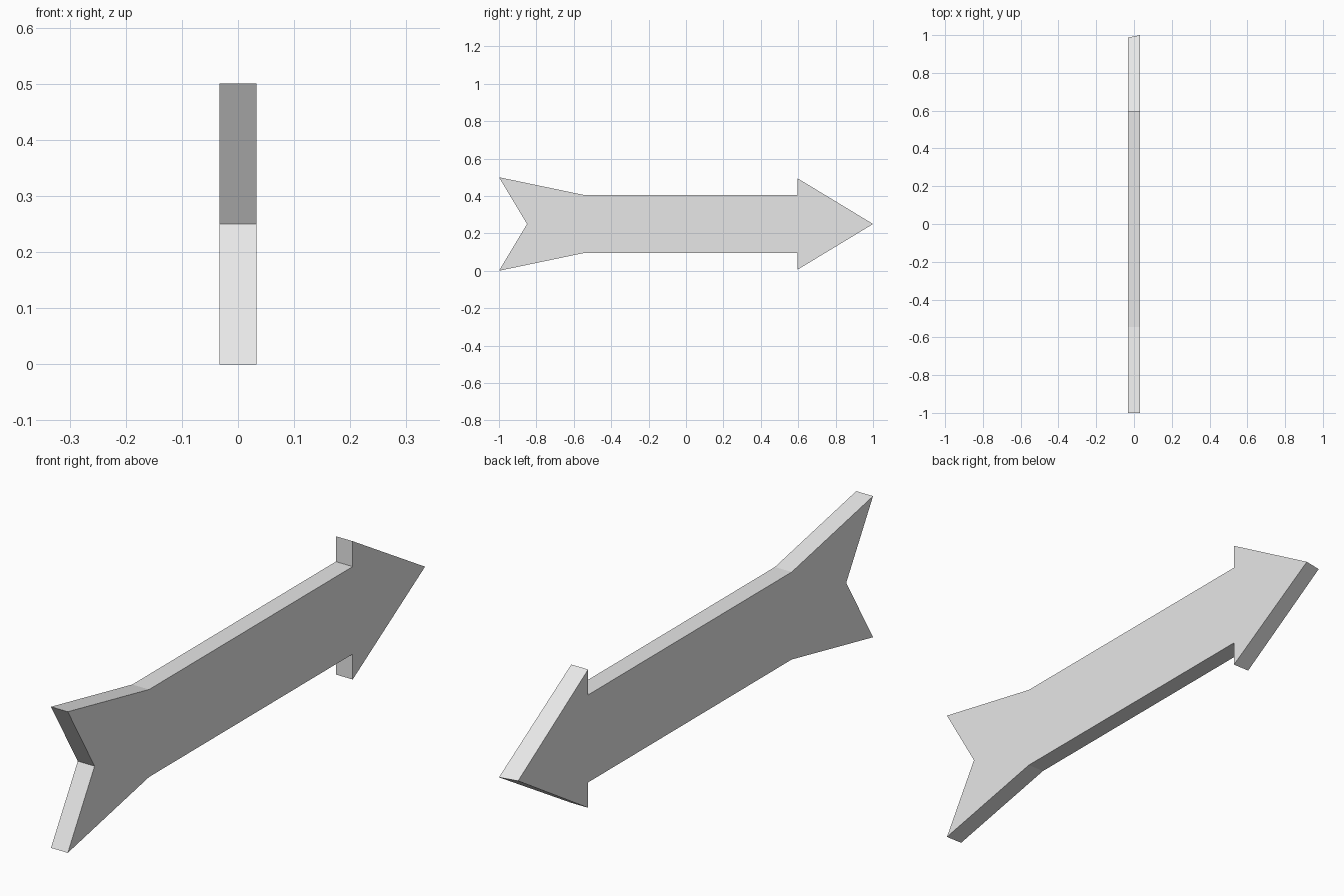
import bpy
import bmesh

HALF_THICK = 0.033
MID_Z = 0.25
TIP_Y = 1.0

cube = bpy.data.objects.get("Cube")
if cube:
    bpy.data.objects.remove(cube, do_unlink=True)

# Plain grey material
grey = bpy.data.materials.new("plain grey")
grey.use_nodes = True
colour = (0.8, 0.8, 0.8, 1)
grey.diffuse_color = colour
grey.node_tree.nodes["Principled BSDF"].inputs["Base Color"].default_value = colour

# Upper half outline (y, height above the middle): notch, tail, shaft, barb, tip
upper = [(-0.85, 0), (-1, 0.25), (-0.545, 0.155), (0.595, 0.155), (0.595, 0.245), (TIP_Y, 0)]
lower = [(y, -h) for y, h in reversed(upper[1:-1])]

# Extrude the mirrored outline into a flat arrow
bm = bmesh.new()
ring = [bm.verts.new((-HALF_THICK, y, MID_Z + h)) for y, h in upper + lower]
side = bm.faces.new(ring)
result = bmesh.ops.extrude_face_region(bm, geom=[side])
moved = [v for v in result["geom"] if isinstance(v, bmesh.types.BMVert)]
bmesh.ops.translate(bm, verts=moved, vec=(2 * HALF_THICK, 0, 0))

# The tip is slightly shorter on the right side
for v in bm.verts:
    if v.co.x < 0 and v.co.y > TIP_Y - 0.01:
        v.co.y -= 0.013

bmesh.ops.recalc_face_normals(bm, faces=bm.faces)
mesh = bpy.data.meshes.new("arrow")
bm.to_mesh(mesh)
bm.free()
mesh.materials.append(grey)
arrow = bpy.data.objects.new("arrow", mesh)
bpy.context.collection.objects.link(arrow)
